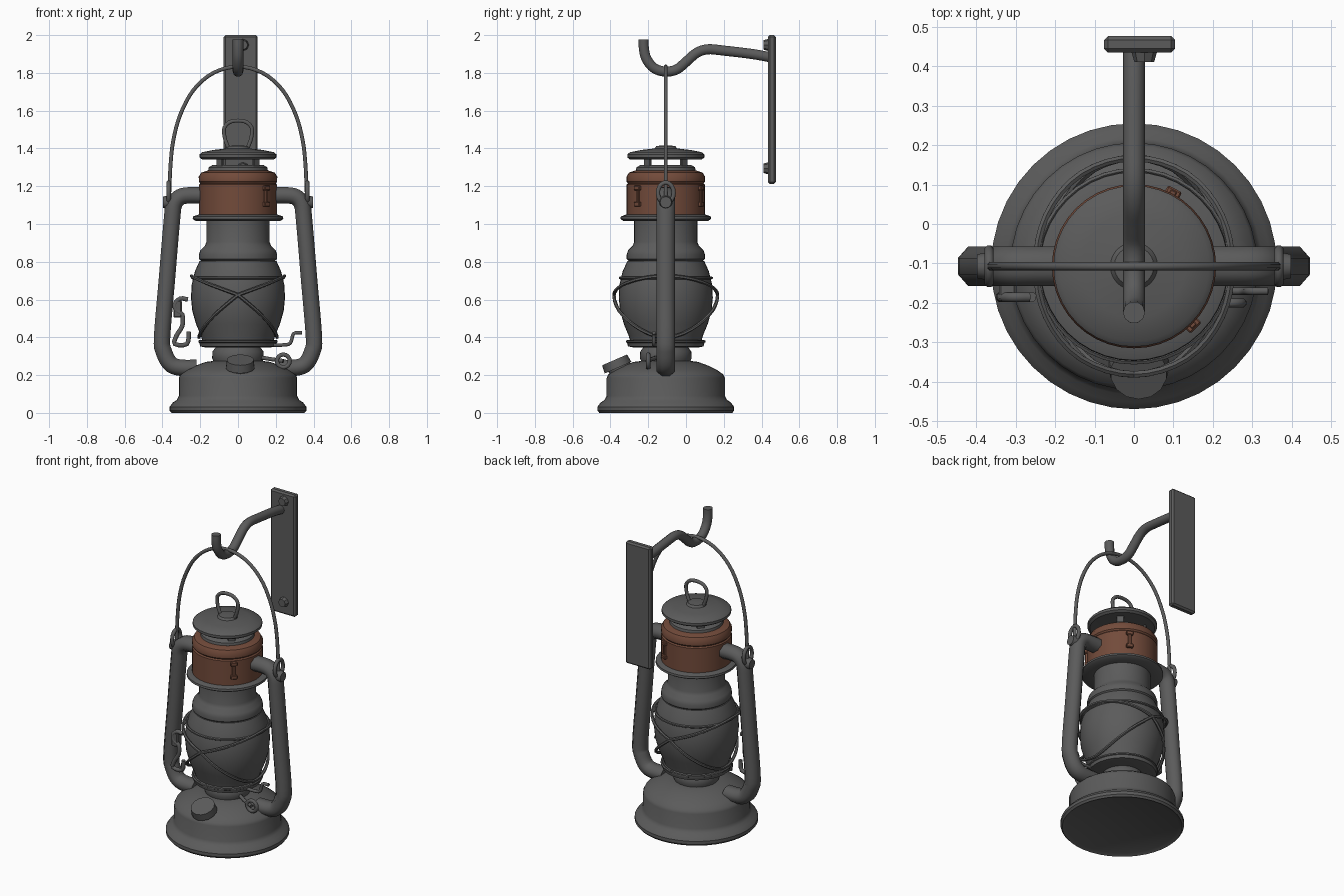
import bpy, bmesh, math
from mathutils import Vector

if "Cube" in bpy.data.objects:
    bpy.data.objects.remove(bpy.data.objects["Cube"])

CY = -0.107  # lantern axis


def material(name, rgb):
    m = bpy.data.materials.new(name)
    m.diffuse_color = (*rgb, 1)
    m.use_nodes = True
    m.node_tree.nodes["Principled BSDF"].inputs["Base Color"].default_value = m.diffuse_color
    return m


IRON = material("dark_iron", (0.105, 0.105, 0.105))
COPPER = material("aged_copper", (0.17, 0.07, 0.043))


def finish(name, bm, mat=IRON, angle=35):
    bmesh.ops.recalc_face_normals(bm, faces=bm.faces)
    me = bpy.data.meshes.new(name)
    bm.to_mesh(me)
    bm.free()
    ob = bpy.data.objects.new(name, me)
    bpy.context.collection.objects.link(ob)
    me.materials.append(mat)
    bpy.ops.object.select_all(action='DESELECT')
    ob.select_set(True)
    bpy.context.view_layer.objects.active = ob
    bpy.ops.object.shade_smooth_by_angle(angle=math.radians(angle))
    return ob


def lathe(name, profile, mat=IRON, n=40):
    """Revolve (radius, z) points round the lantern axis and cap both ends."""
    bm = bmesh.new()
    rings = [[bm.verts.new((r * math.cos(2 * math.pi * i / n), CY + r * math.sin(2 * math.pi * i / n), z))
              for i in range(n)] for r, z in profile]
    for a, b in zip(rings, rings[1:]):
        for i in range(n):
            bm.faces.new((a[i], a[(i + 1) % n], b[(i + 1) % n], b[i]))
    bm.faces.new(rings[0])
    bm.faces.new(rings[-1])
    return finish(name, bm, mat)


def smooth_path(pts, steps=5):
    """Catmull-Rom samples through the points."""
    p = [Vector(v) for v in pts]
    p = [2 * p[0] - p[1]] + p + [2 * p[-1] - p[-2]]
    out = []
    for a, b, c, d in zip(p, p[1:], p[2:], p[3:]):
        for k in range(steps):
            t = k / steps
            out.append(0.5 * (2 * b + (c - a) * t + (2 * a - 5 * b + 4 * c - d) * t * t
                              + (3 * b - a - 3 * c + d) * t ** 3))
    return out + [p[-2]]


def tube(name, path, r, up=(0, 1, 0), sides=8, closed=False, wide=1.0, mat=IRON):
    """Sweep a round or flattened section; wide scales it along the up axis."""
    bm = bmesh.new()
    path = [Vector(v) for v in path]
    n, rings = len(path), []
    for i, p in enumerate(path):
        a = path[i - 1] if closed or i else p
        b = path[(i + 1) % n] if closed or i < n - 1 else p
        t = (b - a).normalized()
        s = t.cross(Vector(up)).normalized()
        u = s.cross(t)
        ring = []
        for k in range(sides):
            q = 2 * math.pi * (k + 0.5) / sides
            ring.append(bm.verts.new(p + s * r * math.cos(q) + u * r * wide * math.sin(q)))
        rings.append(ring)
    for i in range(n if closed else n - 1):
        a, b = rings[i], rings[(i + 1) % n]
        for k in range(sides):
            bm.faces.new((a[k], a[(k + 1) % sides], b[(k + 1) % sides], b[k]))
    if not closed:
        bm.faces.new(rings[0])
        bm.faces.new(rings[-1])
    return finish(name, bm, IRON if mat is None else mat, 50)


def disc(name, center, axis, r1, r2, depth, sides=20, mat=IRON):
    bm = bmesh.new()
    rot = Vector(axis).to_track_quat('Z', 'Y').to_matrix().to_4x4()
    rot.translation = Vector(center)
    bmesh.ops.create_cone(bm, cap_ends=True, segments=sides, radius1=r1, radius2=r2, depth=depth, matrix=rot)
    return finish(name, bm, mat)


def box(name, center, size, bevel=0.006, turn=0, mat=IRON):
    bm = bmesh.new()
    bmesh.ops.create_cube(bm, size=1)
    bmesh.ops.scale(bm, vec=size, verts=bm.verts)
    bmesh.ops.bevel(bm, geom=bm.edges[:], offset=bevel, segments=1, affect='EDGES')
    ob = finish(name, bm, mat, 20)
    ob.location = center
    ob.rotation_euler.z = turn
    return ob


def circle(center, r, axis, n=20, squash=1.0):
    c = Vector(center)
    out = []
    for i in range(n):
        a, b = r * math.cos(2 * math.pi * i / n), r * squash * math.sin(2 * math.pi * i / n)
        out.append(c + (Vector((0, a, b)) if axis == 'X' else Vector((a, 0, b))))
    return out


# Fuel tank and burner
lathe("fuel_tank", [(.33, .012), (.352, 0), (.362, .012), (.362, .032), (.345, .055), (.325, .068), (.313, .09),
                    (.313, .185), (.305, .203), (.27, .228), (.22, .252), (.17, .27), (.13, .275)])
lathe("burner", [(.125, .26), (.137, .29), (.135, .325), (.115, .352), (.115, .37)])

# Glass globe with its seat and upper neck
GLOBE = [(.165, .345), (.2, .352), (.205, .372), (.19, .385), (.197, .41), (.222, .47), (.242, .54),
         (.249, .61), (.245, .68), (.228, .75), (.203, .805)]
lathe("globe", GLOBE)
lathe("globe_collar", [(.19, .8), (.207, .815), (.207, .838), (.2, .86), (.175, .885), (.167, .905), (.167, 1.03)])

# Chimney: plate, copper hood, vent and cap
lathe("hood_plate", [(.16, 1.015), (.225, 1.017), (.24, 1.027), (.238, 1.04), (.21, 1.05), (.18, 1.05)])
lathe("copper_hood", [(.19, 1.04), (.207, 1.046), (.207, 1.208), (.2, 1.215), (.207, 1.224), (.208, 1.25),
                      (.195, 1.272), (.165, 1.282), (.14, 1.284)], COPPER)
lathe("vent_ring", [(.14, 1.275), (.158, 1.284), (.155, 1.3), (.135, 1.312), (.06, 1.312)])
for i in range(4):
    q = math.pi * (i + .5) / 2
    box("vent_post", (.135 * math.cos(q), CY + .135 * math.sin(q), 1.328), (.015, .045, .06), .003, q)
lathe("chimney_cap", [(.12, 1.345), (.19, 1.342), (.204, 1.352), (.204, 1.368), (.19, 1.38), (.13, 1.392),
                      (.06, 1.4), (.05, 1.413), (.015, 1.416)])
tube("cap_loop", smooth_path([(-.05, CY, 1.4), (-.07, CY, 1.455), (-.072, CY, 1.51), (-.035, CY, 1.543),
                              (.035, CY, 1.543), (.072, CY, 1.51), (.07, CY, 1.455), (.05, CY, 1.4)], 4), .011)

# Side air tubes with ears and rings for the bail
for s in (-1, 1):
    side = [(.17, 1.15), (.25, 1.152), (.305, 1.143), (.338, 1.105), (.35, 1.02), (.377, .7), (.402, .4),
            (.393, .325), (.36, .262), (.31, .24), (.22, .238)]
    tube("air_tube", smooth_path([(s * x, CY, z) for x, z in side], 4), .047, wide=1.14)
    disc("bail_ear", (s * .368, CY, 1.115), (s, 0, 0), .042, .03, .06, 12)
    tube("bail_ring", circle((s * .367, CY, 1.165), .042, 'X', 18, 1.3), .012, up=(1, 0, 0), closed=True)

# Bail handle
arc = [(.365, 1.13), (.358, 1.3), (.343, 1.44), (.305, 1.58), (.235, 1.71), (.13, 1.8)]
arc = [(-x, z) for x, z in arc] + [(0, 1.833)] + [(x, z) for x, z in reversed(arc)]
tube("bail_handle", smooth_path([(x, CY, z) for x, z in arc], 4), .011)


# Guard wires crossing round the globe
def globe_radius(z):
    for (r0, z0), (r1, z1) in zip(GLOBE[3:], GLOBE[4:]):
        if z <= z1:
            return r0 + (r1 - r0) * max(0, z - z0) / (z1 - z0)
    return GLOBE[-1][0]


for s in (-1, 1):
    wire = []
    for i in range(48):
        a = 2 * math.pi * i / 48
        c = s * math.cos(a)
        z = .625 + .10 * c if c > 0 else .625 + .225 * c
        r = globe_radius(z) + .012 + .014 * abs(math.sin(a))
        wire.append((r * math.cos(a), CY + r * math.sin(a), z))
    tube("guard_wire", wire, .0095, up=(0, 0, 1), sides=6, closed=True)
for z, r in ((.715, .242), (.378, .203)):
    ring = [(r * math.cos(i * math.pi / 20), CY + r * math.sin(i * math.pi / 20), z) for i in range(40)]
    tube("guard_ring", ring, .008, up=(0, 0, 1), sides=6, closed=True)

# Filler cap on the front of the tank
axis = Vector((0, -.4, .92))
disc("filler_neck", (.012, -.35, .235), axis, .062, .062, .06)
disc("filler_cap", (.012, -.369, .26), axis, .077, .072, .045, 14)

# Wick wheel and its shaft
tube("wick_wheel", circle((.24, -.2, .275), .034, 'Y', 16), .012, closed=True)
tube("wick_shaft", [(.24, -.205, .275), (.17, -.18, .285), (.08, -.13, .3)], .011, up=(0, 0, 1))

# Globe lifting crank on the right and lever on the left
tube("lift_crank", smooth_path([(x, -.17, z) for x, z in
                                ((.14, .36), (.25, .36), (.28, .375), (.295, .42), (.34, .425))], 3), .01)
tube("lift_lever", smooth_path([(x, -.185, z) for x, z in
                                ((-.265, .6), (-.305, .605), (-.335, .575), (-.325, .54), (-.295, .52), (-.295, .46),
                                 (-.325, .41), (-.335, .365), (-.27, .365), (-.26, .43))], 3), .013)
box("lever_bracket", (-.32, -.17, .55), (.045, .05, .09))

# Hood latches
for q in (-math.pi / 4, math.radians(62)):
    x, y = .207 * math.cos(q), CY + .207 * math.sin(q)
    box("hood_latch", (x, y, 1.15), (.022, .02, .11), .004, q, COPPER)
    for z in (1.105, 1.19):
        box("latch_tab", (x, y, z), (.03, .04, .025), .004, q, COPPER)

# Wall hook, plate and bolts
hook = [(.45, 1.882), (.35, 1.9), (.2, 1.918), (.115, 1.925), (.055, 1.905), (0, 1.858), (-.05, 1.818),
        (-.11, 1.807), (-.17, 1.826), (-.21, 1.876), (-.223, 1.93), (-.224, 1.976)]
tube("wall_hook", smooth_path([(0, y, z) for y, z in hook], 4), .028, up=(1, 0, 0), sides=10)
box("wall_plate", (.014, .455, 1.606), (.18, .042, .788), .01)
for z in (1.948, 1.295):
    disc("plate_bolt", (.026, .424, z), (0, -1, 0), .033, .025, .028, 8)
